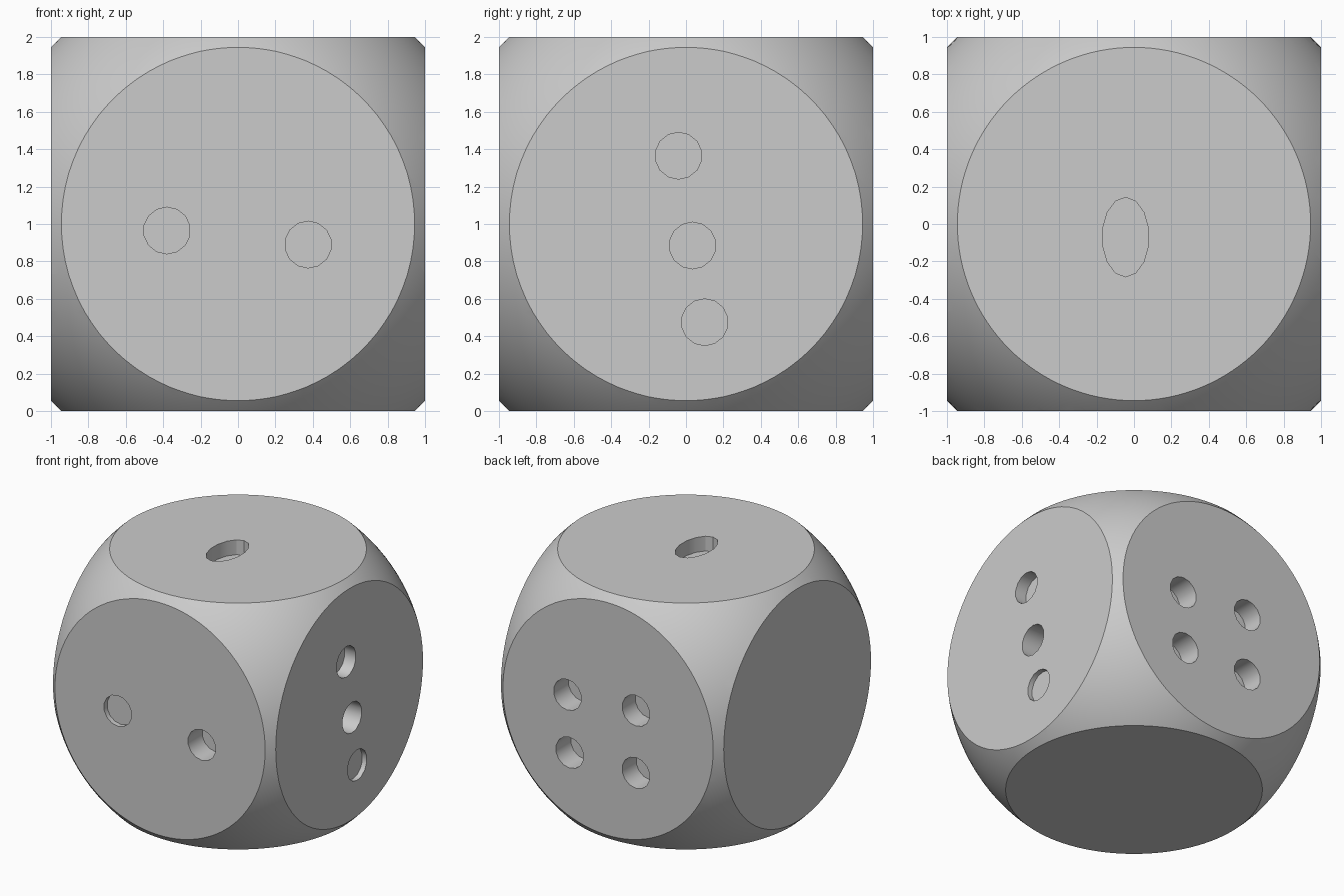
import bpy
import math
from mathutils import Vector

default = bpy.data.objects.get("Cube")
if default:
    bpy.data.objects.remove(default, do_unlink=True)

# Single grey material
grey = bpy.data.materials.new("light grey")
grey.use_nodes = True
colour = (0.6, 0.6, 0.6, 1)
grey.diffuse_color = colour
grey.node_tree.nodes["Principled BSDF"].inputs["Base Color"].default_value = colour

CENTRE = Vector((0, 0, 1))
CIRCLE = 0.945   # radius of the flat round faces
PIP = 0.125


def apply_boolean(target, cutter, operation):
    cutter.hide_render = True
    mod = target.modifiers.new("cut", 'BOOLEAN')
    mod.operation = operation
    mod.solver = 'EXACT'
    mod.object = cutter
    bpy.context.view_layer.objects.active = target
    bpy.ops.object.modifier_apply(modifier=mod.name)
    bpy.data.objects.remove(cutter, do_unlink=True)


def pip_cutter(position, normal, depth, stretch=1):
    bpy.ops.mesh.primitive_cylinder_add(vertices=14, radius=PIP, depth=2 * depth,
                                        location=position)
    cutter = bpy.context.object
    cutter.name = "pip_cutter"
    cutter.rotation_euler = Vector(normal).to_track_quat('Z', 'Y').to_euler()
    if normal[2]:
        cutter.rotation_euler = (0, 0, 0)
    cutter.scale.y = stretch
    return cutter


# Die body: a sphere trimmed by a cube into six round flats
bpy.ops.mesh.primitive_uv_sphere_add(segments=128, ring_count=64,
                                     radius=math.hypot(1, CIRCLE), location=CENTRE)
die = bpy.context.object
die.name = "die_body"
die.data.materials.append(grey)
bpy.ops.mesh.primitive_cube_add(size=2, location=CENTRE)
trim = bpy.context.object
trim.name = "trim_box"
trim.data.materials.append(grey)
apply_boolean(die, trim, 'INTERSECT')

# Pips: across, height, depth on each numbered side
front = [(-0.38, 0.965, 0.04), (0.375, 0.89, 0.18)]
right = [(-0.04, 1.365, 0.1), (0.035, 0.885, 0.25), (0.1, 0.475, 0.04)]
back = [(0.365, 1.1, 0.19), (-0.25, 1.135, 0.17),
        (0.345, 0.635, 0.19), (-0.25, 0.63, 0.18)]

cutters = [pip_cutter((x, -1, z), (0, -1, 0), d) for x, z, d in front]
cutters += [pip_cutter((1, y, z), (1, 0, 0), d) for y, z, d in right]
cutters += [pip_cutter((x, 1, z), (0, 1, 0), d) for x, z, d in back]
# Stretched single pip on top
cutters.append(pip_cutter((-0.045, -0.07, 2), (0, 0, 1), 0.12, 1.7))

bpy.context.view_layer.update()
for cutter in cutters:
    cutter.data.materials.append(grey)
    apply_boolean(die, cutter, 'DIFFERENCE')

# Smooth rounded corners, crisp rims
bpy.ops.object.select_all(action='DESELECT')
die.select_set(True)
bpy.context.view_layer.objects.active = die
bpy.ops.object.shade_smooth_by_angle(angle=math.radians(30))
